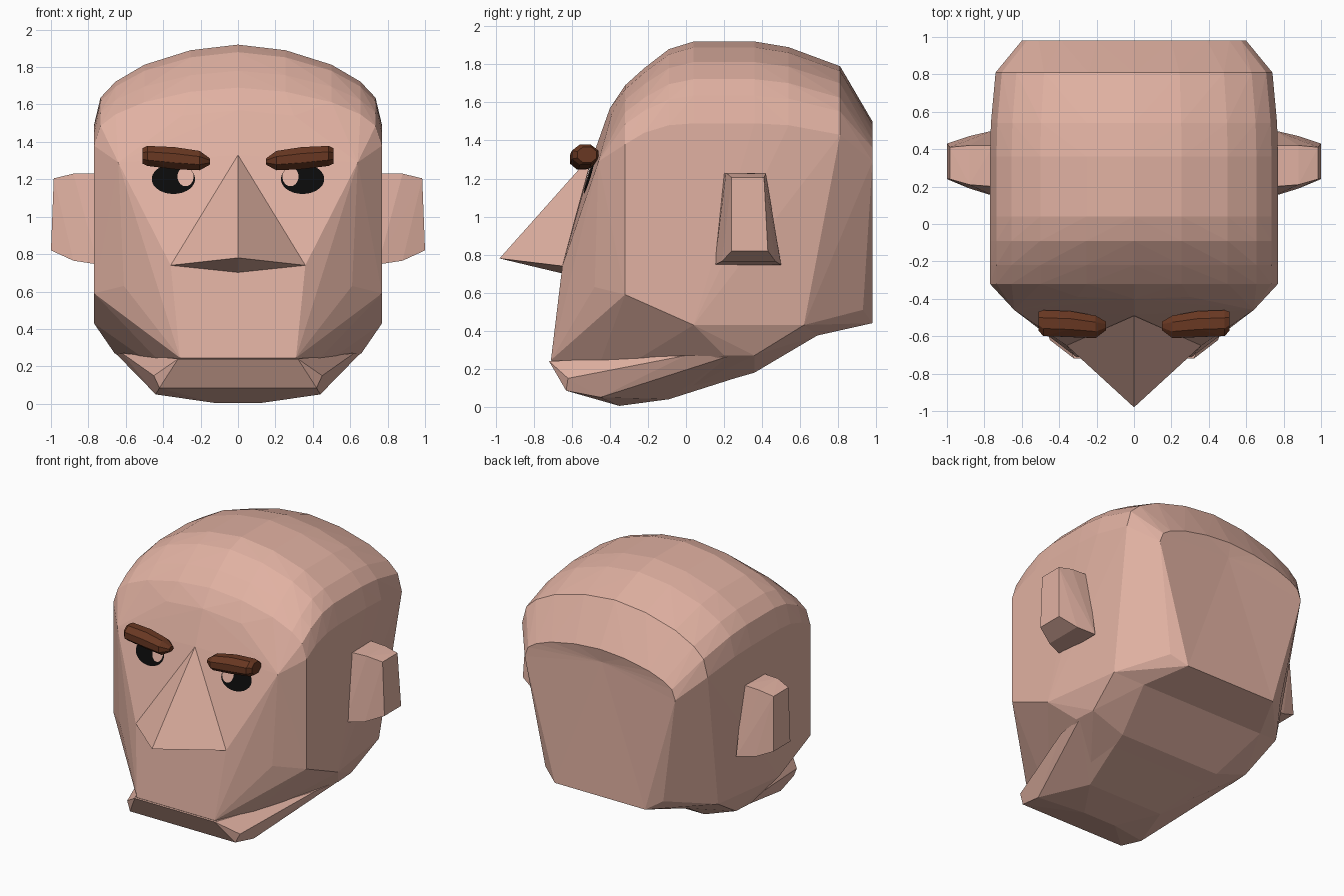
import bpy, bmesh, math
from mathutils import Vector
from mathutils.bvhtree import BVHTree

if "Cube" in bpy.data.objects:
    bpy.data.objects.remove(bpy.data.objects["Cube"])


def material(name, rgb):
    m = bpy.data.materials.new(name)
    m.diffuse_color = (*rgb, 1)
    m.use_nodes = True
    m.node_tree.nodes["Principled BSDF"].inputs["Base Color"].default_value = m.diffuse_color
    return m


SKIN = material("skin", (0.75, 0.44, 0.36))
BROWN = material("brown_hair", (0.14, 0.039, 0.016))
BLACK = material("black", (0.003, 0.003, 0.003))


def finish(name, bm, mat):
    bmesh.ops.recalc_face_normals(bm, faces=bm.faces)
    me = bpy.data.meshes.new(name)
    bm.to_mesh(me)
    bm.free()
    me.materials.append(mat)
    ob = bpy.data.objects.new(name, me)
    bpy.context.collection.objects.link(ob)
    return ob


def hull(points):
    bm = bmesh.new()
    for p in points:
        bm.verts.new(p)
    r = bmesh.ops.convex_hull(bm, input=bm.verts)
    loose = {e for e in r["geom_interior"] + r["geom_unused"]
             if isinstance(e, bmesh.types.BMVert)}
    bmesh.ops.delete(bm, geom=list(loose), context='VERTS')
    return bm


def mirrored(points):
    return [(s * x, y, z) for x, y, z in points for s in ((1, -1) if x else (1,))]


# Head: arches over the skull (y, half width, side height, crown height)
arches = [(-0.32, 0.77, 1.38, 1.69), (-0.22, 0.77, 1.44, 1.78), (-0.09, 0.77, 1.48, 1.88),
          (0.04, 0.77, 1.49, 1.92), (0.36, 0.77, 1.49, 1.92), (0.54, 0.765, 1.48, 1.89),
          (0.81, 0.74, 1.43, 1.79), (0.98, 0.6, 1.29, 1.5)]
arch = [(1, 0), (0.955, 0.34), (0.85, 0.54), (0.65, 0.75), (0.33, 0.93), (0, 1)]
pts = [(w * fx, y, lo + (hi - lo) * fz) for y, w, lo, hi in arches for fx, fz in arch]
# Face, cheeks, underside and back of the skull
pts += [(0, -0.40, 1.57), (0.3, -0.39, 1.54), (0, -0.485, 1.33), (0.64, -0.46, 1.29),
        (0.36, -0.65, 0.74), (0.61, -0.48, 0.63), (0.77, -0.32, 0.59),
        (0.31, -0.71, 0.245), (0.3, -0.5, 0.1), (0.13, -0.3, 0.03), (0.3, -0.09, 0.05),
        (0.77, 0.04, 0.43), (0.66, 0.2, 0.27), (0.65, 0.36, 0.27), (0.4, 0.36, 0.18),
        (0.69, 0.62, 0.43), (0.47, 0.93, 0.51), (0.36, 0.98, 0.44)]
bm = hull(mirrored(pts))
# Raise the nape behind the jaw
bmesh.ops.bisect_plane(bm, geom=bm.verts[:] + bm.edges[:] + bm.faces[:],
                       plane_co=(0, 0.69, 0), plane_no=(0, 1, 0))
for v in bm.verts:
    if abs(v.co.y - 0.69) < 1e-4 and v.co.z < 0.375:
        v.co.z = 0.375
# Shallow dent fanned into the flat back of the skull
back = [f for f in bm.faces if all(v.co.y > 0.9799 for v in f.verts)]
rim = [e for e in bm.edges if sum(f in back for f in e.link_faces) == 1]
bmesh.ops.delete(bm, geom=back, context='FACES')
centre = bm.verts.new((0, 0.96, 1.40))
for e in rim:
    bm.faces.new((*e.verts, centre))
bmesh.ops.triangulate(bm, faces=bm.faces)
bmesh.ops.recalc_face_normals(bm, faces=bm.faces)
surface = BVHTree.FromBMesh(bm)
finish("head", bm, SKIN)

# Chin and jawbone, standing out below the cheeks
finish("jaw", hull(mirrored([
    (0.32, -0.72, 0.24), (0.45, -0.62, 0.15), (0.42, -0.63, 0.085), (0.44, -0.45, 0.05),
    (0.13, -0.35, 0.005), (0.3, -0.09, 0.04), (0.47, -0.44, 0.15), (0.62, 0.0, 0.27),
    (0.65, 0.22, 0.265), (0.4, 0.35, 0.18), (0.3, -0.3, 0.25)])), SKIN)

# Nose wedge
finish("nose", hull(mirrored([(0, -0.49, 1.33), (0.36, -0.65, 0.74),
                              (0, -0.98, 0.78), (0, -0.645, 0.70)])), SKIN)


def face_disc(name, cx, cz, rx, rz, lift, mat):
    """Thin oval laid on the front of the head."""
    bm = bmesh.new()
    ring = []
    for i in range(28):
        a = 2 * math.pi * i / 28
        x, z = cx + rx * math.cos(a), cz + rz * math.sin(a)
        hit, n, _, _ = surface.ray_cast(Vector((x, -2, z)), Vector((0, 1, 0)))
        ring.append(bm.verts.new(hit + n * lift))
    hit, n, _, _ = surface.ray_cast(Vector((cx, -2, cz)), Vector((0, 1, 0)))
    mid = bm.verts.new(hit + n * lift)
    for i in range(28):
        bm.faces.new((ring[i], ring[(i + 1) % 28], mid))
    finish(name, bm, mat)


ear = [(0.75, 0.15, 0.745), (0.75, 0.50, 0.745), (0.75, 0.20, 1.23), (0.75, 0.42, 1.23),
       (0.88, 0.19, 0.765), (0.88, 0.47, 0.765), (0.88, 0.21, 1.23), (0.88, 0.42, 1.225),
       (0.985, 0.24, 1.205), (0.985, 0.41, 1.205), (1.0, 0.24, 0.82), (1.0, 0.43, 0.82)]
# Eyebrow sections: x, y, z, half depth, half height
brow = [(0.15, -0.545, 1.295, 0.025, 0.018), (0.205, -0.55, 1.30, 0.065, 0.056),
        (0.34, -0.535, 1.313, 0.075, 0.064), (0.485, -0.53, 1.325, 0.075, 0.058),
        (0.51, -0.52, 1.325, 0.055, 0.045)]

for s, side in ((1, "right"), (-1, "left")):
    finish("ear_" + side, hull([(s * x, y, z) for x, y, z in ear]), SKIN)
    finish("eyebrow_" + side, hull(
        [(s * x, y + ry * math.cos(a), z + rz * math.sin(a)) for x, y, z, ry, rz in brow
         for a in [math.radians(22.5 + 45 * k) for k in range(8)]]), BROWN)
    face_disc("eye_" + side, s * 0.345, 1.20, 0.116, 0.08, 0.005, BLACK)
    face_disc("eye_glint_" + side, s * 0.28, 1.212, 0.043, 0.052, 0.009, SKIN)
